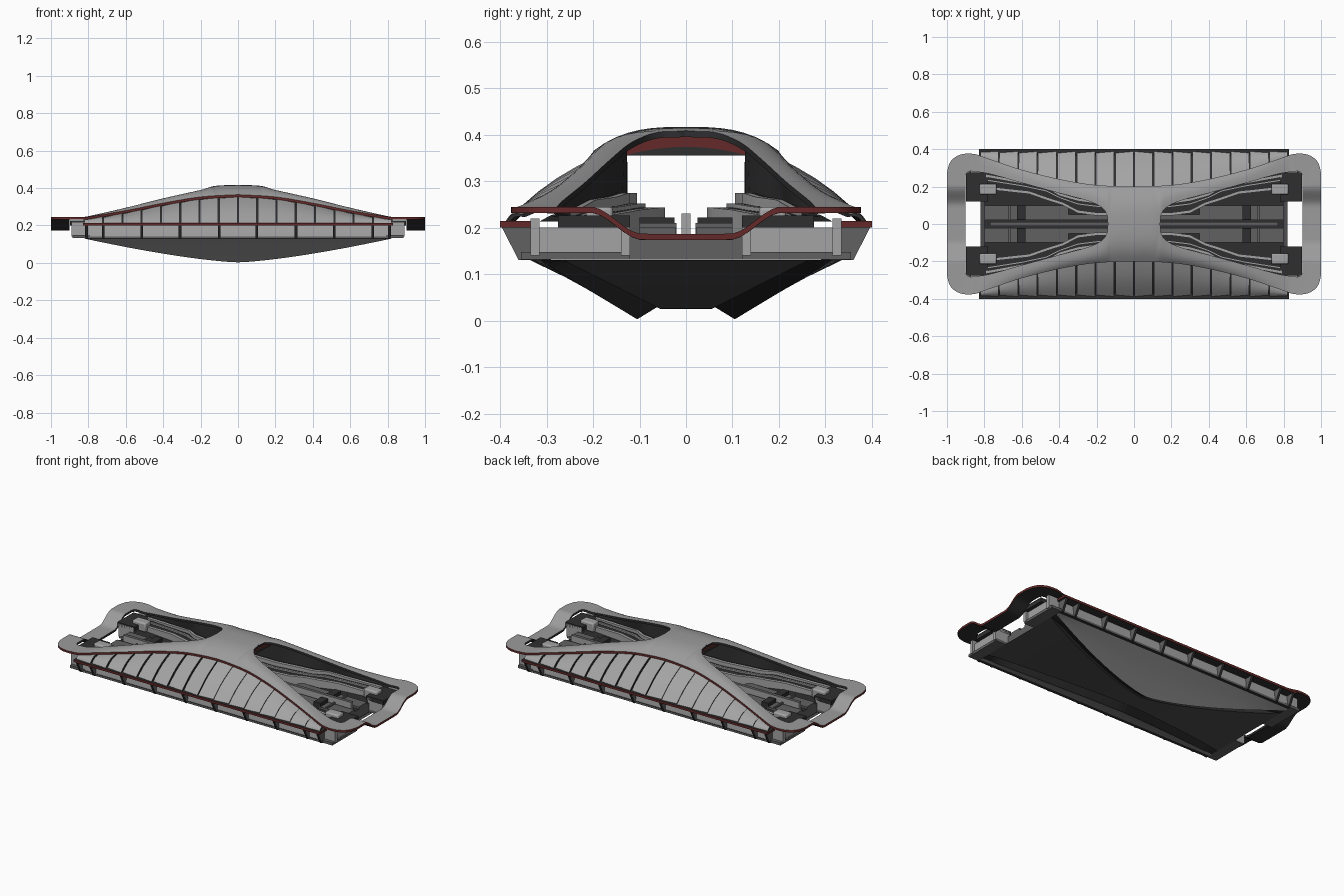
import bpy, bmesh, math

if "Cube" in bpy.data.objects:
    bpy.data.objects.remove(bpy.data.objects["Cube"])

def mat(name, r, g, b):
    m = bpy.data.materials.new(name)
    m.diffuse_color = (r, g, b, 1)
    m.use_nodes = True
    m.node_tree.nodes["Principled BSDF"].inputs["Base Color"].default_value = m.diffuse_color
    return m

MATS = [mat("shell grey", .33, .33, .33), mat("light grey", .37, .37, .37), mat("mid grey", .12, .12, .12),
        mat("charcoal", .028, .028, .028), mat("dark red", .13, .022, .022), mat("belly grey", .075, .075, .075)]
SHELL, LIGHT, MID, DARK, RED, BELLY = range(6)

def curve(pts, n=6):
    """Catmull-Rom resampling of a list of tuples."""
    out = []
    for i in range(len(pts) - 1):
        a, b, c, d = pts[max(i - 1, 0)], pts[i], pts[i + 1], pts[min(i + 2, len(pts) - 1)]
        for k in range(n):
            t = k / n
            out.append(tuple(.5 * (2 * q + (r - p) * t + (2 * p - 5 * q + 4 * r - s) * t * t
                                   + (3 * q - p - 3 * r + s) * t ** 3) for p, q, r, s in zip(a, b, c, d)))
    return out + [pts[-1]]

def lookup(pts, x):
    for (x0, y0), (x1, y1) in zip(pts, pts[1:]):
        if x <= x1:
            return y0 + (y1 - y0) * (x - x0) / (x1 - x0)
    return pts[-1][1]

def finish(name, bm, axes, angle=30):
    me = bpy.data.meshes.new(name)
    bm.to_mesh(me)
    bm.free()
    for m in MATS:
        me.materials.append(m)
    ob = bpy.data.objects.new(name, me)
    bpy.context.collection.objects.link(ob)
    if axes:
        mod = ob.modifiers.new("mirror", 'MIRROR')
        mod.use_axis = ('x' in axes, 'y' in axes, False)
        mod.merge_threshold = .0005
    bpy.ops.object.select_all(action='DESELECT')
    bpy.context.view_layer.objects.active = ob
    ob.select_set(True)
    bpy.ops.object.shade_smooth_by_angle(angle=math.radians(angle))
    return ob

def add_loft(bm, rows, mats):
    """Skin rows of points; mats holds one material per column."""
    vs = [[bm.verts.new(p) for p in row] for row in rows]
    for a, b in zip(vs, vs[1:]):
        for j in range(len(a) - 1):
            q = (a[j], a[j + 1], b[j + 1], b[j])
            if any(all(abs(v.co[k]) < 1e-5 for v in q) for k in (0, 1)):
                continue  # nothing on the mirror planes
            bm.faces.new(q).material_index = mats[j]

def loft(name, rows, mats, axes="xy", angle=30):
    bm = bmesh.new()
    add_loft(bm, rows, mats)
    return finish(name, bm, axes, angle)

def add_box(bm, x0, x1, y0, y1, z0, z1, m, top=None):
    vs = bmesh.ops.create_cube(bm, size=1)["verts"]
    for v in vs:
        v.co = ((x0 + x1) / 2 + v.co.x * (x1 - x0), (y0 + y1) / 2 + v.co.y * (y1 - y0),
                (z0 + z1) / 2 + v.co.z * (z1 - z0))
    for f in {f for v in vs for f in v.link_faces}:
        f.normal_update()
        f.material_index = top if top is not None and abs(f.normal.z) > .9 else m

def boxes(name, specs, axes="xy"):
    bm = bmesh.new()
    for s in specs:
        add_box(bm, *s)
    return finish(name, bm, axes)

# Height lines along the length: outer shell edge and ridge
EDGE = curve([(0, .365), (.2, .353), (.4, .32), (.6, .28), (.8, .247), (.86, .245), (1, .245)])
RIDGE = curve([(0, .417), (.12, .412), (.2, .39), (.4, .345), (.6, .295), (.8, .25), (.86, .245), (1, .245)])
TH = .013

def shell_z(x, y, v):
    e, r = lookup(EDGE, x), lookup(RIDGE, x)
    z = e + (r - e) * (1 - (1 - v) ** 3)
    t = min(max((.205 - y) / .11, 0), 1)
    return z - (.058 * t * t * (3 - 2 * t) if x > .87 else 0)

# Canopy shell: quarter strip between outer outline and opening outline
OUTLINE = [(0, .2, 0, 0), (.06, .2, .07, 0), (.11, .203, .135, 0), (.14, .204, .145, .05), (.18, .207, .175, .09),
           (.25, .214, .25, .125), (.4, .24, .4, .165), (.6, .29, .6, .22), (.78, .35, .76, .265),
           (.86, .375, .85, .28), (.93, .37, .885, .28), (.98, .335, .9, .26), (1, .27, .9, .23),
           (1, .2, .9, .2), (1, .1, .9, .1), (1, 0, .9, 0)]
NV = 8
rows = []
for ox, oy, ix, iy in curve(OUTLINE):
    ox, ix, oy, iy = min(ox, 1), min(ix, .9), max(oy, 0), max(iy, 0)
    top = []
    for k in range(NV + 1):
        v = k / NV
        x, y = ox + (ix - ox) * v, oy + (iy - oy) * v
        top.append((x, y, shell_z(x, y, v)))
    low = [(x, y, z - TH) for x, y, z in top]
    rows.append([low[0]] + top + low[::-1])
loft("canopy_shell", rows, [RED] + [SHELL] * NV + [DARK] + [DARK] * NV, angle=40)

# Side panels between shell edge and lower trim, with dark slits between them
OUT = [(p[0], p[1]) for p in curve(OUTLINE[:10])]

def panel_row(x, drop):
    y1, z1 = lookup(OUT, x) - .008, lookup(EDGE, x) - TH * .8
    row = []
    for k in range(6):
        t = k / 5
        bulge = .012 * math.sin(math.pi * t)
        row.append((x, .39 + (y1 - .39) * t + (bulge - drop) * .6, .212 + (z1 - .212) * t + (bulge - drop) * .8))
    return row

bm = bmesh.new()
for i in range(8):
    x0, x1 = i * .103 + .003, i * .103 + .1
    r = [panel_row(x0 + (x1 - x0) * k / 4, .006 * k / 4) for k in range(5)]
    add_loft(bm, r, [LIGHT] * 5)
    add_loft(bm, [panel_row(x0, .014), r[0]], [DARK] * 5)
    add_loft(bm, [r[-1], panel_row(x1, .014)], [DARK] * 5)
finish("side_panels", bm, "xy")
loft("panel_backing", [panel_row(.82 * k / 16, .014) for k in range(17)], [DARK] * 5)

# Lower trim with red rim
boxes("side_trim", [(-.83, .83, .335, .4, .2, .214, RED, DARK)], "y")

# Recessed lower wall, ledge and posts
loft("lower_wall", [[(x, .352, .14), (x, .35, .165), (x, .345, .2)] for x in (0, .815)], [LIGHT] * 2)
boxes("lower_ledge", [(-.82, .82, .29, .356, .13, .142, MID, DARK)], "y")
bm = bmesh.new()
for x in (.1, .31, .515, .72, .81):
    ring = [(.33, .13), (.36, .13), (.396, .2), (.33, .2)]
    a, b = ([bm.verts.new((x + d, y, z)) for y, z in ring] for d in (-.007, .007))
    fs = [bm.faces.new(a), bm.faces.new(b[::-1])]
    fs += [bm.faces.new((a[i - 1], b[i - 1], b[i], a[i])) for i in range(4)]
    for i, f in enumerate(fs):
        f.material_index = MID if i < 2 else DARK
bmesh.ops.recalc_face_normals(bm, faces=bm.faces)
finish("wall_posts", bm, "xy")

# Core deck
boxes("core_deck", [(-.8, .8, -.335, .335, .132, .187, MID, DARK)], "")

# Curved keel: grey flank, proud lip and recessed belly
rows = []
for k in range(25):
    x = .82 * k / 24
    s = (k / 24) ** 1.4
    ye, ze = .105 + .21 * s, .003 + .127 * s
    rim = min(ze + .027, .131)
    belly = min(.025 + .106 * s, .131)
    row = [(x, 0, belly), (x, ye - .05, belly), (x, ye - .044, rim), (x, ye, ze)]
    for t in (.33, .66, 1):
        row.append((x, ye + (.335 - ye) * t, ze + (.13 - ze) * t + .006 * math.sin(math.pi * t) * (1 - s)))
    rows.append(row)
loft("keel", rows, [BELLY, DARK, DARK] + [LIGHT] * 3)

# Stepped terraces with light winding lips and risers
UPPER = [(0, .105), (.18, .105), (.3, .122), (.4, .15), (.47, .195), (.6, .215), (.79, .25)]
LOWER = [(0, .045), (.2, .045), (.3, .058), (.38, .1), (.46, .125), (.56, .16), (.79, .185)]

def terrace(name, line, z0, z1, slope, lip, width):
    rows = []
    for x, y in line:
        z = z1 - slope * max(x - .3, 0)
        rows.append([(x, y + width, z), (x, y + lip, z), (x, y, z), (x, y, z0)])
    loft(name, rows, [DARK, LIGHT, LIGHT])

terrace("upper_terrace", UPPER, .187, .275, .09, .014, .05)
terrace("lower_terrace", LOWER, .187, .243, .06, .014, .13)
MIDDLE = [(x, (a + b) / 2 + .012) for (x, a), (_, b) in zip(UPPER, LOWER)]
terrace("middle_terrace", MIDDLE, .187, .252, .06, .008, .06)

# Dark inner walls from terraces up to the shell opening
INNER = [(p[2], p[3]) for p in curve(OUTLINE[4:10])]
rows = []
for k in range(25):
    x = .82 * k / 24
    y0 = max(lookup(UPPER, x) + .02, .125)
    y1 = max(lookup(INNER, max(x, .176)) + .012, .127)
    v = max(0, 1 - y1 / lookup(OUT, x)) if x < .15 else .85
    rows.append([(x, y1, shell_z(x, y1, v) - TH), (x, y0, .22)])
loft("inner_wall", rows, [DARK])

# Arched ceiling under the shell bridge, with red end faces over a dark sill
bm = bmesh.new()
arch = []
for k in range(13):
    y = -.13 + .26 * k / 12
    h = 1 - (y / .13) ** 2
    arch.append((y, .355, .356 + .018 * h, .37 + .03 * h))
for sx in (-.128, .128):
    for p, q in zip(arch, arch[1:]):
        for lo, m in ((1, DARK), (2, RED)):
            ring = [(p[0], p[lo]), (q[0], q[lo]), (q[0], q[lo + 1]), (p[0], p[lo + 1])]
            f = bm.faces.new([bm.verts.new((sx, y, z)) for y, z in (ring if sx > 0 else ring[::-1])])
            f.material_index = m
add_loft(bm, [[(x, -.13, .355), (x, .13, .355)] for x in (-.128, .128)], [DARK])
finish("bridge_ceiling", bm, "")

# Deck rails and cross blocks
boxes("deck_rails", [(.12, .77, -.01, .01, .185, .231, LIGHT, MID)], "x")
boxes("deck_strips", [(0, .8, .022, .05, .185, .2, MID), (.35, .8, .05, .1, .185, .2, MID)])
boxes("cross_blocks", [(.58, .625, .025, .1, .187, .222, DARK), (.66, .67, .02, .1, .187, .21, MID)])

# End brackets, corner blocks and clamps
boxes("end_brackets", [(.79, .875, .135, .33, .148, .2, LIGHT), (.79, .885, .12, .355, .132, .148, MID),
                       (.79, .89, .315, .335, .14, .22, LIGHT), (.79, .89, .12, .14, .14, .22, LIGHT)])
boxes("corner_blocks", [(.78, .897, .12, .275, .2, .226, DARK)])
clamp = boxes("clamps", [(.735, .825, .157, .215, .19, .245, LIGHT)])
bev = clamp.modifiers.new("bevel", 'BEVEL')
bev.width = .008
bev.segments = 2
